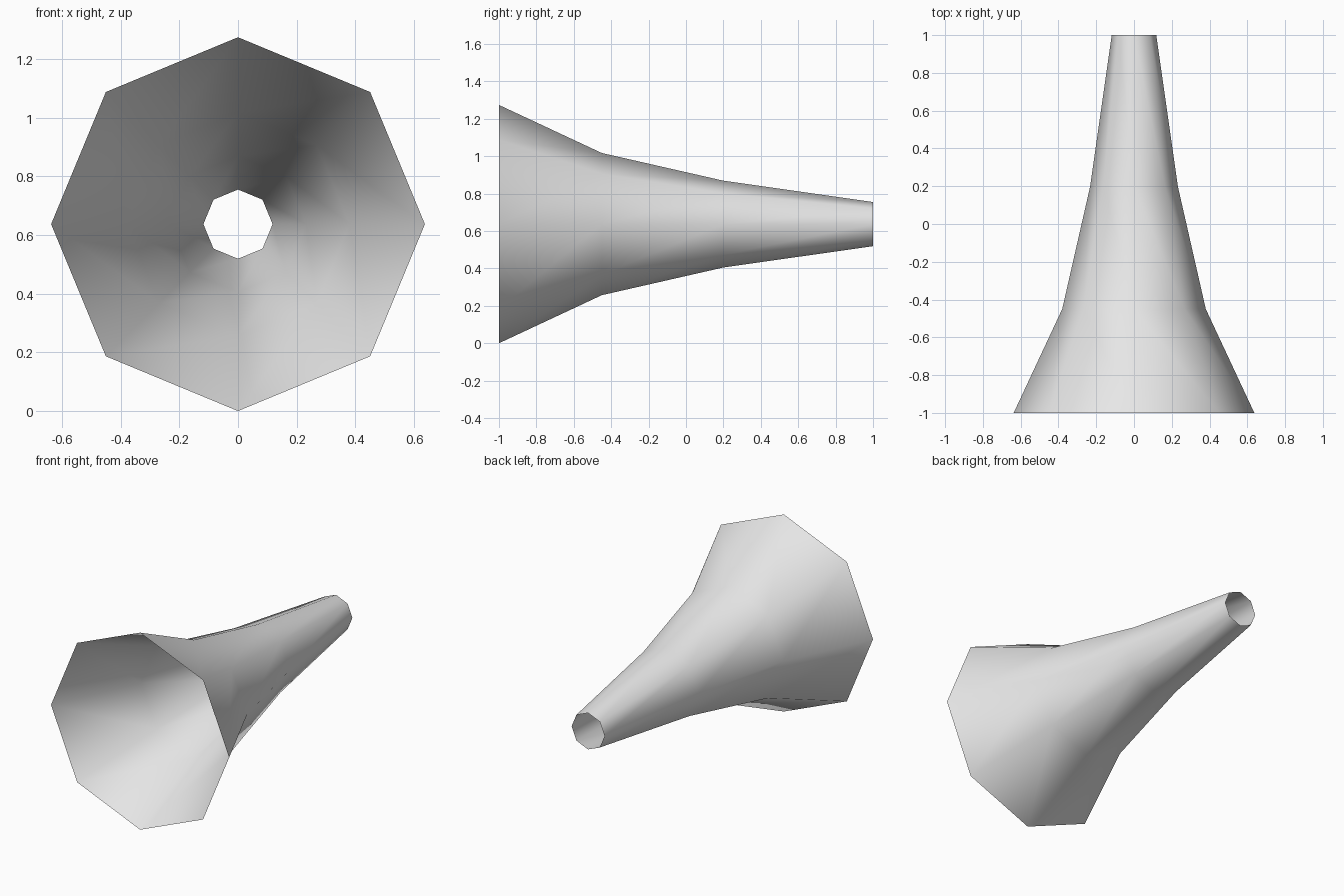
import bpy, bmesh
from math import cos, sin, tau

cube = bpy.data.objects.get("Cube")
if cube:
    bpy.data.objects.remove(cube, do_unlink=True)

SIDES = 8
CENTRE_Z = 0.637
# (y, radius) from the wide mouth to the narrow end
PROFILE = [(-1.0, 0.637), (-0.45, 0.38), (0.2, 0.232), (1.0, 0.118)]

# Plain grey material
grey = bpy.data.materials.new("light_grey")
grey.use_nodes = True
colour = (0.8, 0.8, 0.8, 1.0)
grey.diffuse_color = colour
grey.node_tree.nodes["Principled BSDF"].inputs["Base Color"].default_value = colour

# Open flared tube: rings of points bridged with quads
bm = bmesh.new()
rings = []
for y, r in PROFILE:
    rings.append([bm.verts.new((r * cos(tau * i / SIDES), y,
                                CENTRE_Z + r * sin(tau * i / SIDES)))
                  for i in range(SIDES)])
for a, b in zip(rings, rings[1:]):
    for i in range(SIDES):
        j = (i + 1) % SIDES
        face = bm.faces.new((a[i], a[j], b[j], b[i]))
        face.smooth = True

# Normals point away from the tube axis
bm.normal_update()
for face in bm.faces:
    c = face.calc_center_median()
    if face.normal.x * c.x + face.normal.z * (c.z - CENTRE_Z) < 0:
        face.normal_flip()

mesh = bpy.data.meshes.new("flared_horn")
bm.to_mesh(mesh)
bm.free()
mesh.materials.append(grey)
horn = bpy.data.objects.new("flared_horn", mesh)
bpy.context.collection.objects.link(horn)
